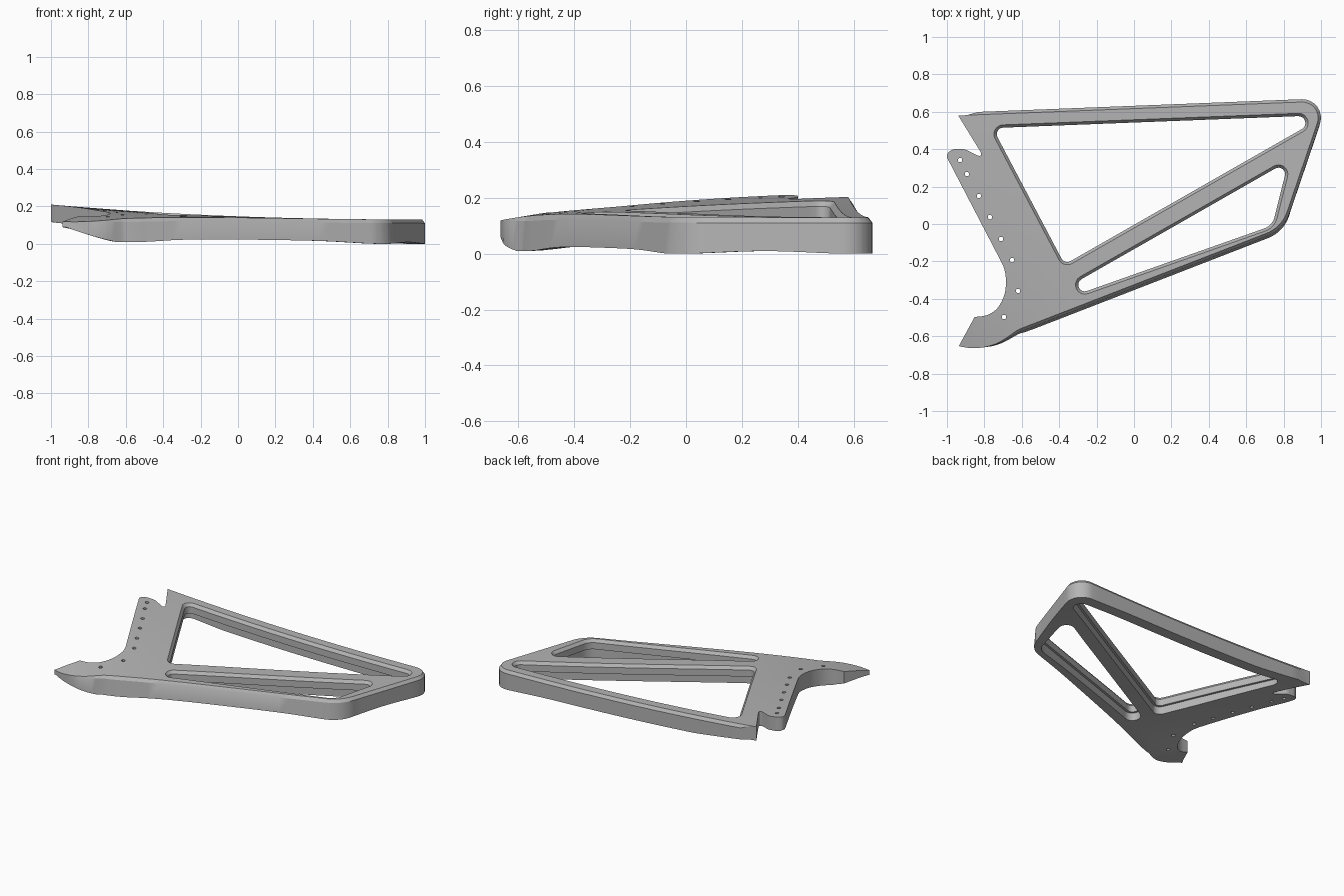
import bpy, bmesh
from math import cos, sin, pi, exp
from mathutils import Vector
from mathutils.geometry import intersect_point_tri_2d

cube = bpy.data.objects.get("Cube")
if cube:
    bpy.data.objects.remove(cube, do_unlink=True)

CHAMFER, DROP, DRAFT, LIP, STEP = 0.015, 0.02, 0.012, 0.065, 0.06


def clamp(t):
    return max(0, min(1, t))


def rounded(corners, steps=8):
    """Closed outline from (x, y, radius) corners."""
    pts = []
    for i, (x, y, r) in enumerate(corners):
        p = Vector((x, y))
        if r == 0:
            pts.append(p)
            continue
        a = (Vector(corners[i - 1][:2]) - p).normalized()
        b = (Vector(corners[(i + 1) % len(corners)][:2]) - p).normalized()
        half = a.angle(b) / 2
        mid = (a + b).normalized()
        centre = p + mid * (r / sin(half))
        side = Vector((-mid.y, mid.x))
        if side.dot(a) < 0:
            side = -side
        sweep = pi / 2 - half
        for k in range(steps + 1):
            t = sweep * (1 - 2 * k / steps)
            pts.append(centre + (-mid * cos(t) + side * sin(t)) * r)
    return pts


def circle(x, y, r=0.012, n=12):
    return [Vector((x + r * cos(2 * pi * k / n), y + r * sin(2 * pi * k / n))) for k in range(n)]


def top_z(x, y):
    rise = 0.08 * ((1 - min(x, 1)) / 2) ** 2.2
    return 0.13 + rise * (1 - abs((0.35 - y) / 0.95) ** 2.5)


def bottom_z(x, y):
    """Underside: dips at the three outer corners, curls up at the tip."""
    top = top_z(x, y)
    tip = 0.1 * (max(0, -0.6 - x) / 0.35) ** 1.3
    dip = sum(exp(-((x - cx) ** 2 + (y - cy) ** 2) / 0.06)
              for cx, cy in ((-0.6, -0.57), (0.77, -0.03), (0.96, 0.62)))
    flat = top - 0.117 + 0.022 * clamp((-0.5 - x) / 0.4) - 0.014 * dip
    return max(0, min(max(flat, tip), top - 0.03))


def rim_softness(x, y):
    """0 on the sharp mounting strip, 1 on the chamfered rim, fading at the tip."""
    front = -0.58 + 0.385 * (x + 0.62)
    if x + 0.5 * y < -0.6 and y > front + 0.06:
        return 0
    return clamp((x + 0.8) / 0.22) if y < -0.45 else 1


# Plan outlines: outer edge, two windows, bolt holes
outer = rounded([
    (-0.94, 0.58, 0), (-0.82, 0.385, 0.01), (-0.812, 0.355, 0.01), (-0.91, 0.402, 0.06),
    (-0.965, 0.4, 0.04), (-1.01, 0.375, 0.03), (-0.685, -0.25, 0.2), (-0.685, -0.37, 0.2),
    (-0.745, -0.487, 0.13), (-0.852, -0.497, 0), (-0.937, -0.653, 0),
    (-0.79, -0.685, 0.3), (-0.62, -0.565, 0.15), (0.79, -0.018, 0.19), (1.02, 0.657, 0.085)])
large_corners = [(-0.78, 0.527, 0.05), (-0.377, -0.237, 0.05), (1.09, 0.6, 0.052)]
small_corners = [(-0.77, -0.557, 0.05), (0.752, -0.02, 0.1), (0.85, 0.368, 0.05)]
bolts = [(-0.93, 0.342), (-0.893, 0.267), (-0.829, 0.15), (-0.77, 0.037),
         (-0.711, -0.08), (-0.652, -0.193), (-0.62, -0.358), (-0.695, -0.497)]


def on_window(p, n):
    q = (p + n * 0.004).to_2d()
    return p.x < 0.95 and any(intersect_point_tri_2d(q, *[Vector(c[:2]) for c in tri])
                              for tri in (large_corners, small_corners))


# Fill the plan and slice it into a grid so it can follow the curved surface
bm = bmesh.new()
loops = [outer, rounded(large_corners), rounded(small_corners)] + [circle(*b) for b in bolts]
for loop in loops:
    vs = [bm.verts.new((p.x, p.y, 0)) for p in loop]
    for i, v in enumerate(vs):
        bm.edges.new((vs[i - 1], v))
bmesh.ops.triangle_fill(bm, use_beauty=True, edges=bm.edges[:], normal=(0, 0, 1))
for axis in (0, 1):
    for k in range(-17, 18):
        co, no = Vector(), Vector()
        co[axis], no[axis] = k * STEP + 0.007, 1
        bmesh.ops.bisect_plane(bm, geom=bm.verts[:] + bm.edges[:] + bm.faces[:],
                               dist=0.0005, plane_co=co, plane_no=no)
for f in bm.faces:
    f.normal_update()
    if f.normal.z < 0:
        f.normal_flip()

# Outward direction at every rim vertex
rim = []
outward = {}
for e in bm.edges:
    if len(e.link_faces) == 1:
        lp = e.link_loops[0]
        a, b = lp.vert, lp.link_loop_next.vert
        d = (b.co - a.co).normalized()
        rim.append((a, b))
        for v in (a, b):
            outward[v] = outward.get(v, Vector()) + Vector((d.y, -d.x, 0))

# Wall profile at each rim vertex: chamfer, wall, and a stepped lip in the windows
top_verts, top_faces = bm.verts[:], bm.faces[:]
low, wall = {}, {}
front_dir = Vector((0.36, -0.93, 0))
for v in top_verts:
    x, y = v.co.x, v.co.y
    z, zb = top_z(x, y), bottom_z(x, y)
    foot = v.co.copy()
    if v in outward:
        n = outward[v].normalized()
        soft = rim_softness(x, y)
        edge = v.co + n * CHAMFER * soft
        profile = [(edge, z - 0.003 - (DROP - 0.003) * soft)]
        if on_window(v.co, n):
            profile += [(edge, z - LIP), (foot, z - LIP)]
        else:
            foot = edge + n * DRAFT * soft * clamp((n.dot(front_dir) - 0.6) / 0.4)
        wall[v] = [v] + [bm.verts.new((p.x, p.y, h)) for p, h in profile]
    low[v] = bm.verts.new((foot.x, foot.y, zb))
    if v in wall:
        wall[v].append(low[v])
    v.co.z = z
for f in top_faces:
    bm.faces.new([low[v] for v in reversed(f.verts[:])])
for a, b in rim:
    for a0, a1, b0, b1 in zip(wall[a], wall[a][1:], wall[b], wall[b][1:]):
        bm.faces.new((b0, a0, a1, b1))
bmesh.ops.recalc_face_normals(bm, faces=bm.faces[:])

mesh = bpy.data.meshes.new("frame_panel")
bm.to_mesh(mesh)
bm.free()
panel = bpy.data.objects.new("frame_panel", mesh)
bpy.context.collection.objects.link(panel)

# Plain grey finish
grey = bpy.data.materials.new("plain_grey")
grey.use_nodes = True
grey.diffuse_color = (0.46, 0.46, 0.46, 1)
grey.node_tree.nodes["Principled BSDF"].inputs["Base Color"].default_value = (0.46, 0.46, 0.46, 1)
mesh.materials.append(grey)

for o in bpy.context.selected_objects:
    o.select_set(False)
panel.select_set(True)
bpy.context.view_layer.objects.active = panel
bpy.ops.object.shade_smooth_by_angle(angle=pi / 6)
